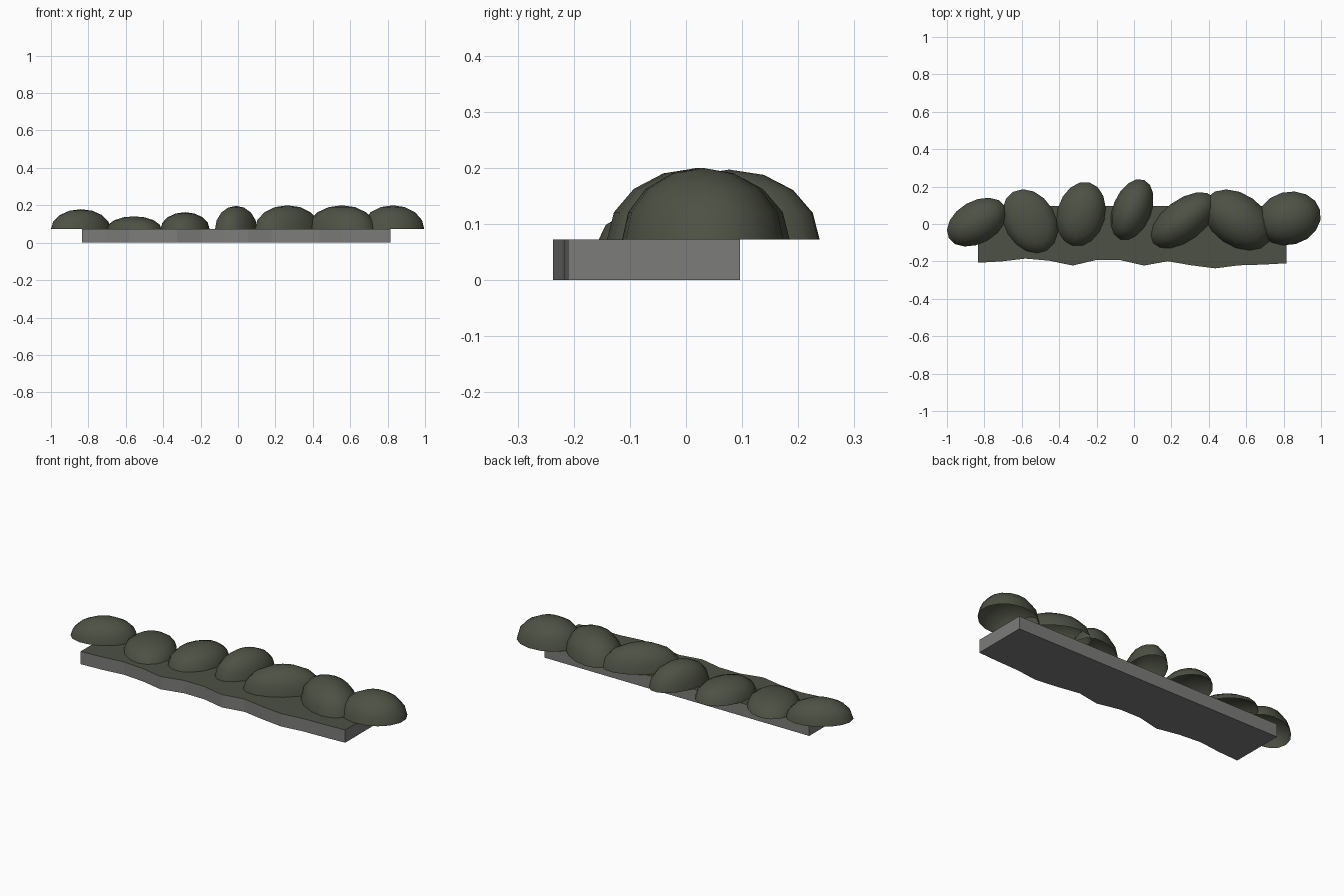
import bpy, bmesh, math
from mathutils import Matrix

cube = bpy.data.objects.get("Cube")
if cube:
    bpy.data.objects.remove(cube, do_unlink=True)

SLAB_TOP = 0.072


def make_material(name, color):
    mat = bpy.data.materials.new(name)
    mat.use_nodes = True
    mat.diffuse_color = color
    mat.node_tree.nodes["Principled BSDF"].inputs["Base Color"].default_value = color
    return mat


moss = make_material("dark moss green", (0.075, 0.083, 0.058, 1))
stone = make_material("stone grey", (0.2, 0.2, 0.195, 1))


def finish(bm, name, materials):
    mesh = bpy.data.meshes.new(name)
    bm.to_mesh(mesh)
    bm.free()
    for mat in materials:
        mesh.materials.append(mat)
    obj = bpy.data.objects.new(name, mesh)
    bpy.context.collection.objects.link(obj)
    return obj


# Stone slab with a wavy front edge and a mossy top
def build_slab():
    left, right, back = -0.835, 0.815, 0.096
    wave = [-.207, -.200, -.185, -.196, -.222, -.192, -.193,
            -.222, -.199, -.221, -.237, -.221, -.217, -.210]
    step = (right - left) / (len(wave) - 1)
    outline = [(left + i * step, y) for i, y in enumerate(wave)]
    outline += [(right, back), (left, back)]
    bm = bmesh.new()
    base = bm.faces.new([bm.verts.new((x, y, 0)) for x, y in outline])
    grown = bmesh.ops.extrude_face_region(bm, geom=[base], use_keep_orig=True)
    top = [v for v in grown["geom"] if isinstance(v, bmesh.types.BMVert)]
    bmesh.ops.translate(bm, verts=top, vec=(0, 0, SLAB_TOP))
    bmesh.ops.recalc_face_normals(bm, faces=bm.faces)
    for face in bm.faces:
        face.material_index = 1 if face.normal.z > 0.5 else 0
    finish(bm, "slab", [stone, moss])


# Open half-ellipsoid bush resting on the slab
def build_bush(name, x, y, length, width, height, turn):
    bm = bmesh.new()
    bmesh.ops.create_uvsphere(bm, u_segments=16, v_segments=8, radius=1)
    below = [v for v in bm.verts if v.co.z < -0.01]
    bmesh.ops.delete(bm, geom=below, context="VERTS")
    place = (Matrix.Translation((x, y, SLAB_TOP))
             @ Matrix.Rotation(math.radians(turn), 4, "Z")
             @ Matrix.Diagonal((length, width, height, 1)))
    bm.transform(place)
    for face in bm.faces:
        face.smooth = True
    finish(bm, name, [moss])


build_slab()

# centre x, centre y, half length, half width, height, turn in degrees
bushes = [
    (-0.84, 0.01, 0.173, 0.113, 0.107, 30),
    (-0.556, 0.015, 0.181, 0.136, 0.069, 120),
    (-0.283, 0.053, 0.175, 0.128, 0.091, 75),
    (-0.01, 0.077, 0.171, 0.103, 0.125, 68),
    (0.265, 0.02, 0.203, 0.11, 0.128, 37),
    (0.555, 0.022, 0.203, 0.139, 0.128, 145),
    (0.828, 0.03, 0.173, 0.142, 0.128, 15),
]
for number, values in enumerate(bushes, 1):
    build_bush(f"bush_{number}", *values)
